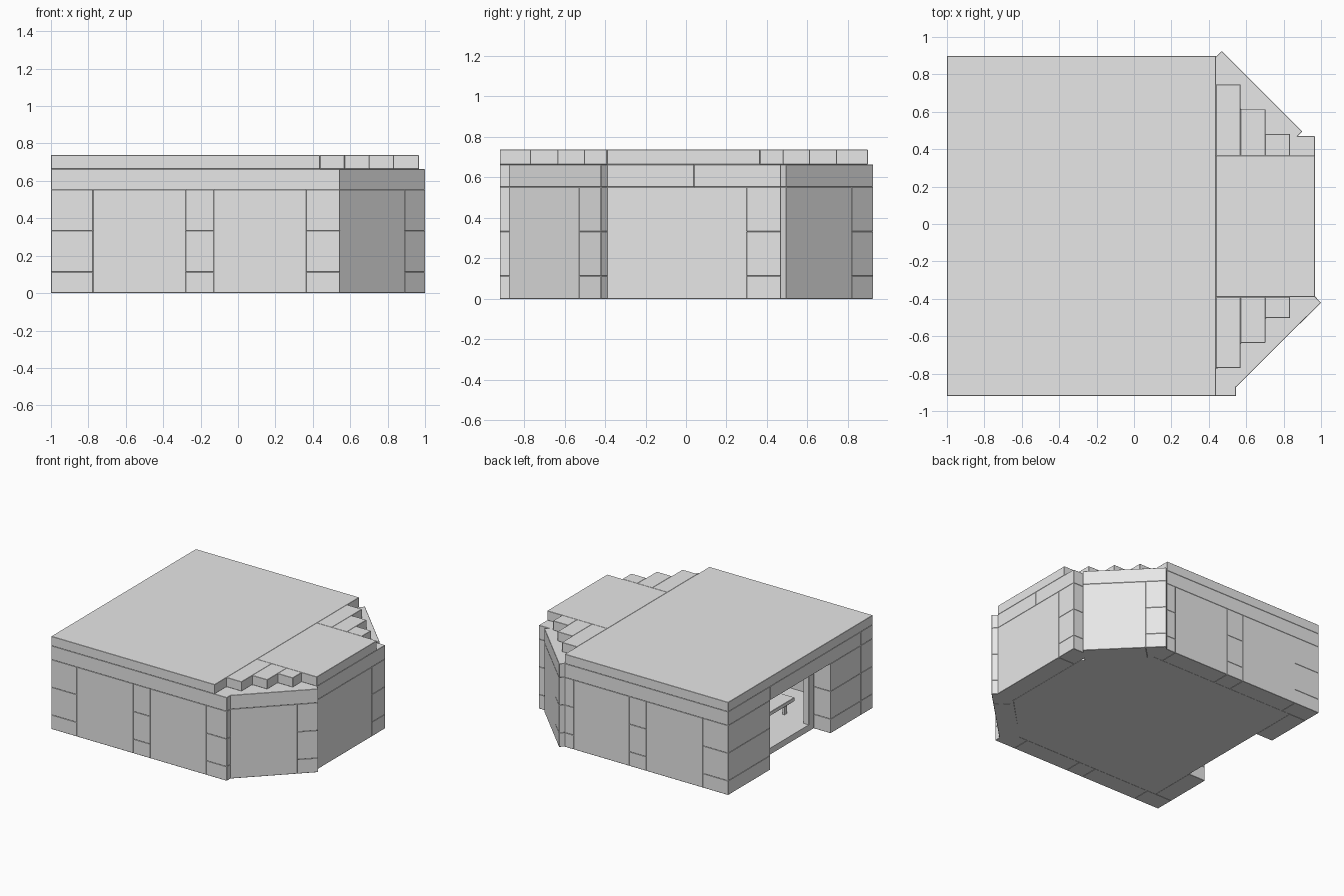
import bpy, bmesh, math
from mathutils import Vector

if "Cube" in bpy.data.objects:
    bpy.data.objects.remove(bpy.data.objects["Cube"])

stone = bpy.data.materials.new("grey stone")
stone.diffuse_color = (0.8, 0.8, 0.8, 1)
stone.use_nodes = True
stone.node_tree.nodes["Principled BSDF"].inputs["Base Color"].default_value = stone.diffuse_color

WALL = 0.15                         # wall thickness
COURSES = (0, 0.113, 0.333, 0.553)  # pillar block heights
TOP = 0.663
ROOF = 0.738


def prism(name, outline, z0, z1, bevel=0.002):
    """Extrude a counter-clockwise outline from z0 to z1."""
    bm = bmesh.new()
    base = bm.faces.new([bm.verts.new((x, y, z0)) for x, y in outline])
    top = bmesh.ops.extrude_face_region(bm, geom=[base])["geom"]
    verts = [v for v in top if isinstance(v, bmesh.types.BMVert)]
    bmesh.ops.translate(bm, verts=verts, vec=(0, 0, z1 - z0))
    bmesh.ops.recalc_face_normals(bm, faces=bm.faces)
    if bevel:
        bmesh.ops.bevel(bm, geom=bm.edges[:], offset=bevel, segments=1, affect='EDGES')
    me = bpy.data.meshes.new(name)
    bm.to_mesh(me)
    bm.free()
    me.materials.append(stone)
    ob = bpy.data.objects.new(name, me)
    bpy.context.collection.objects.link(ob)
    return ob


def box(name, x0, x1, y0, y1, z0, z1, bevel=0.002):
    return prism(name, [(x0, y0), (x1, y0), (x1, y1), (x0, y1)], z0, z1, bevel)


def wall(name, start, end, pillars, beams=1):
    """Wall along its outer line (inside to the left): pillars are (from, to) distances."""
    p, q = Vector(start), Vector(end)
    d = (q - p).normalized()
    n = Vector((-d.y, d.x)) * WALL
    length = (q - p).length

    def piece(part, a, b, z0, z1):
        s, e = p + d * a, p + d * b
        prism(f"{name}_{part}", [s, e, e + n, s + n], z0, z1)

    at = 0
    for a, b in pillars:
        if a - at > 0.005:
            piece("panel", at, a, 0, COURSES[-1])
        for z0, z1 in zip(COURSES, COURSES[1:]):
            piece("pillar_block", a, b, z0, z1)
        at = b
    if length - at > 0.005:
        piece("panel", at, length, 0, COURSES[-1])
    for i in range(beams):
        piece("beam", length * i / beams, length * (i + 1) / beams, COURSES[-1], TOP)


# Outer walls, counter-clockwise
wall("front_wall", (-1, -0.92), (0.545, -0.92),
     [(0, 0.225), (0.72, 0.87), (1.365, 1.545)])
wall("front_corner_wall", (0.545, -0.873), (1.0, -0.42), [(0.49, 0.642)])
wall("right_wall", (0.967, -0.39), (0.967, 0.47), [(0.69, 0.86)], beams=2)
wall("back_corner_wall", (0.90, 0.495), (0.47, 0.925), [(0.458, 0.608)])
wall("back_wall", (0.44, 0.898), (-1, 0.898),
     [(0, 0.08), (0.57, 0.72), (1.215, 1.44)])

# Doorway wall on the left side
for y0, y1 in ((0.37, 0.748), (-0.77, -0.39)):
    wall("door_side_wall", (-1, y1), (-1, y0), [(0, y1 - y0)])
box("door_lintel", -1, -1 + WALL, -0.39, 0.37, COURSES[-1], TOP)

# Door frame posts just inside the opening
for y0 in (-0.39, 0.31):
    box("door_frame_post", -0.85, -0.80, y0, y0 + 0.06, 0, COURSES[-1])

# Floor slab, stopping at the inner side of the doorway
prism("floor", [(-0.85, -0.77), (0.44, -0.77), (0.817, -0.39),
                (0.817, 0.37), (0.44, 0.748), (-0.85, 0.748)], 0, 0.05, 0)

# Roof: main slab, middle strip and stepped blocks at both cut corners
box("main_roof", -1, 0.438, -0.92, 0.898, TOP, ROOF)
box("middle_roof", 0.438, 0.967, -0.39, 0.365, TOP, ROOF)
for i, (front, back) in enumerate(((-0.77, 0.745), (-0.635, 0.613), (-0.503, 0.481))):
    x = 0.438 + i * 0.132
    box("front_roof_step", x, x + 0.132, front, -0.39, TOP, ROOF)
    box("back_roof_step", x, x + 0.132, 0.365, back, TOP, ROOF)

# Bench inside: seat and two pairs of legs
box("bench_seat", -0.62, -0.48, -0.48, 0.05, 0.12, 0.15)
for y in (-0.40, -0.05):
    for x in (-0.61, -0.51):
        box("bench_leg", x, x + 0.02, y, y + 0.03, 0.05, 0.12, 0)
